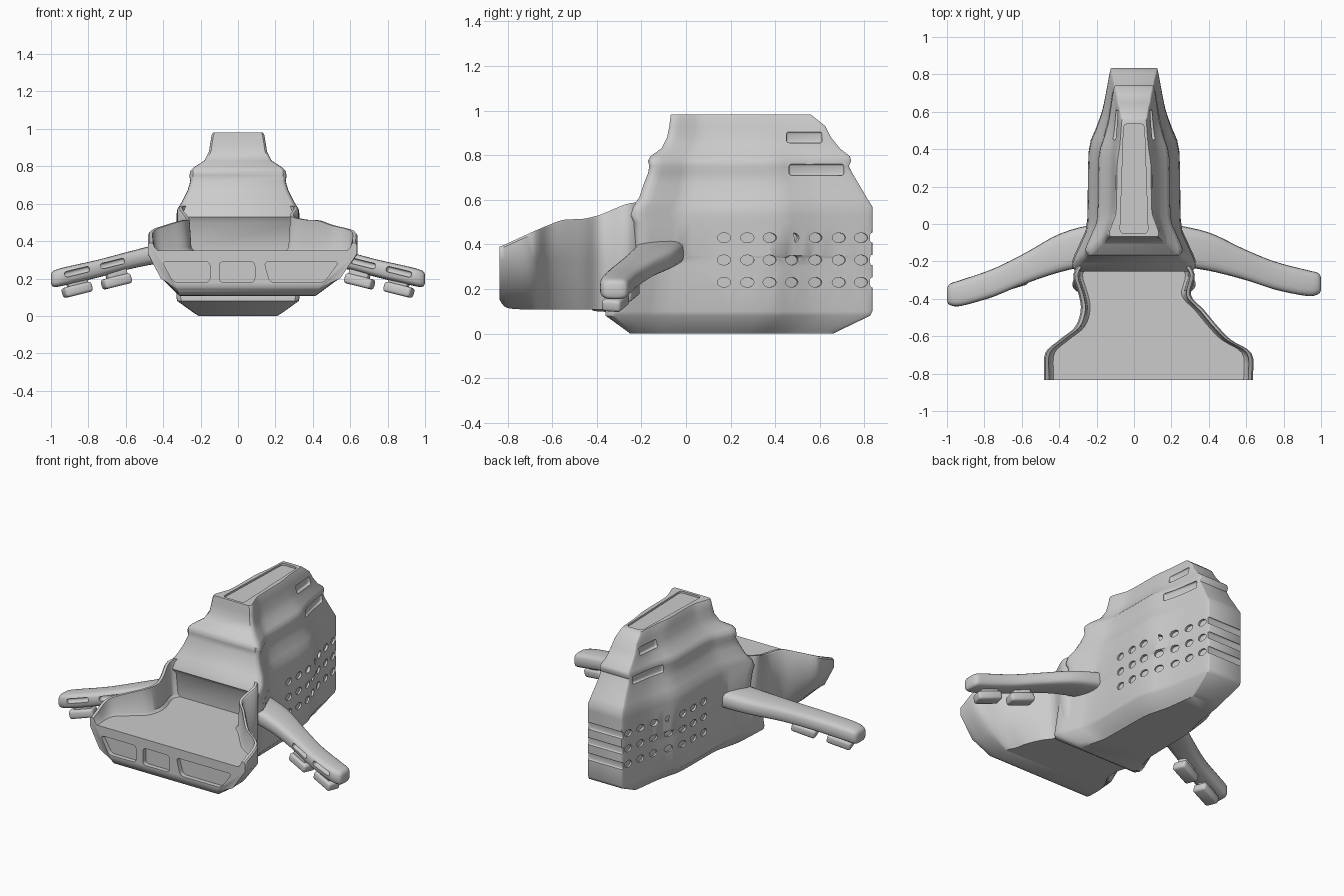
import bpy, bmesh, math
from mathutils import Matrix, Vector

if "Cube" in bpy.data.objects:
    bpy.data.objects.remove(bpy.data.objects["Cube"])


def spline(rows, n):
    """Catmull-Rom through rows of numbers, n steps per span."""
    out = []
    for i in range(len(rows) - 1):
        a, b, c, d = (rows[max(0, min(len(rows) - 1, i + k))] for k in (-1, 0, 1, 2))
        for s in range(n):
            t = s / n
            out.append([.5 * (2*q + (r-p)*t + (2*p-5*q+4*r-u)*t*t + (3*q-p-3*r+u)*t**3)
                        for p, q, r, u in zip(a, b, c, d)])
    return out + [list(rows[-1])]


def make(name, bm):
    bmesh.ops.recalc_face_normals(bm, faces=bm.faces)
    me = bpy.data.meshes.new(name)
    bm.to_mesh(me)
    bm.free()
    ob = bpy.data.objects.new(name, me)
    bpy.context.collection.objects.link(ob)
    return ob


def loft(name, rings):
    bm = bmesh.new()
    vs = [[bm.verts.new(p) for p in r] for r in rings]
    n = len(vs[0])
    for a, b in zip(vs, vs[1:]):
        for i in range(n):
            j = (i + 1) % n
            bm.faces.new((a[i], a[j], b[j], b[i]))
    bm.faces.new(vs[0])
    bm.faces.new(vs[-1])
    return make(name, bm)


def activate(ob):
    bpy.ops.object.select_all(action='DESELECT')
    ob.select_set(True)
    bpy.context.view_layer.objects.active = ob


def cut(ob, bm):
    c = make("cutter", bm)
    c.hide_render = True
    m = ob.modifiers.new("cut", 'BOOLEAN')
    m.operation, m.solver, m.object = 'DIFFERENCE', 'EXACT', c
    activate(ob)
    bpy.ops.object.modifier_apply(modifier=m.name)
    bpy.data.objects.remove(c)


def smooth(ob, deg=40):
    activate(ob)
    bpy.ops.object.shade_smooth_by_angle(angle=math.radians(deg))


def box(bm, loc, size, rot=Matrix(), bevel=0.0, seg=3):
    """Rounded box added to bm."""
    t = bmesh.new()
    bmesh.ops.create_cube(t, size=1, matrix=Matrix.Diagonal((*size, 1)))
    if bevel:
        bmesh.ops.bevel(t, geom=t.edges[:], offset=bevel, segments=seg, affect='EDGES', profile=.5)
    t.transform(Matrix.Translation(loc) @ rot)
    me = bpy.data.meshes.new("tmp")
    t.to_mesh(me)
    t.free()
    bm.from_mesh(me)
    bpy.data.meshes.remove(me)


def prism(bm, pts, vec, r):
    """Polygon with rounded corners, extruded along vec."""
    ring = []
    for i, p in enumerate(pts):
        p, a, b = Vector(p), Vector(pts[i - 1]), Vector(pts[(i + 1) % len(pts)])
        s, e = p + (a - p).normalized() * r, p + (b - p).normalized() * r
        for k in range(5):
            t = k / 4
            ring.append(s * (1-t)**2 + p * 2*t*(1-t) + e * t*t)
    lo = [bm.verts.new(p) for p in ring]
    hi = [bm.verts.new(p + Vector(vec)) for p in ring]
    bm.faces.new(lo)
    bm.faces.new(hi)
    for i in range(len(lo)):
        j = (i + 1) % len(lo)
        bm.faces.new((lo[i], lo[j], hi[j], hi[i]))


# Hull: plan outline template (t, front, mid, back width weights), stacked by height
PLAN = spline([(0, .93, 0, 0), (.035, 1, 0, 0), (.14, .4, .6, 0), (.24, 0, 1, 0), (.58, 0, .97, 0),
               (.70, 0, .6, .4), (.8, 0, .3, .7), (.975, 0, 0, 1), (1, 0, 0, .92)], 3)


def plan(L):
    z, yf, yb, wf, wm, wb = L
    return [(a*wf + b*wm + c*wb, yf + (yb-yf)*t, z) for t, a, b, c in PLAN]


def width(L, y):
    p = plan(L)
    for a, b in zip(p, p[1:]):
        if b[1] >= y:
            k = (b[0]-a[0]) / (b[1]-a[1])
            return a[0] + k*(y-a[1]), k
    return p[-1][0], 0


LOW = (.30, -.33, .835, .32, .25, .13)
RIB = (.75, -.165, .73, .26, .195, .11)
CAP = (.88, -.085, .65, .155, .12, .09)
layers = [(0, -.25, .66, .21, .17, .10), (.015, -.27, .69, .235, .185, .105),
          (.08, -.36, .825, .325, .245, .13), (.10, -.36, .835, .33, .25, .13), LOW,
          (.34, -.32, .835, .32, .25, .13), (.35, -.23, .835, .31, .25, .13),
          (.50, -.235, .835, .33, .25, .13), (.53, -.255, .835, .33, .25, .13),
          (.57, -.24, .835, .325, .245, .13), (.61, -.21, .81, .30, .225, .125),
          (.67, -.19, .775, .27, .20, .115), (.72, -.17, .745, .255, .19, .11), RIB,
          (.775, -.17, .74, .255, .19, .11), (.795, -.16, .735, .235, .175, .105),
          (.83, -.11, .69, .18, .14, .095), CAP, (.93, -.075, .625, .147, .107, .08),
          (.97, -.07, .575, .14, .10, .072), (.982, -.068, .56, .132, .094, .066)]
rings = []
for L in layers:
    p = plan(L)
    rings.append(p + [(-x, y, z) for x, y, z in reversed(p)])
hull = loft("hull", rings)

# Side vents and long side slots
bm = bmesh.new()
for s in (-1, 1):
    for y in (.17, .275, .375, .475, .58, .685, .785):
        w, k = width(LOW, y)
        rot = Matrix.Rotation(-s * math.atan(k), 4, 'Z')
        for z in (.23, .33, .43):
            M = (Matrix.Translation((s*w, y, z)) @ rot @ Matrix.Diagonal((1, .03, .022, 1))
                 @ Matrix.Rotation(math.pi/2, 4, 'Y'))
            bmesh.ops.create_cone(bm, cap_ends=True, segments=14, radius1=1, radius2=1, depth=.024, matrix=M)
    for L, y0, y1, z in ((RIB, .46, .71, .735), (CAP, .45, .61, .88)):
        w0, w1 = width(L, y0)[0], width(L, y1)[0]
        rot = Matrix.Rotation(-s * math.atan((w1-w0)/(y1-y0)), 4, 'Z')
        box(bm, (s*(w0+w1)/2, (y0+y1)/2, z), (.028, y1-y0, .05), rot, .01)
cut(hull, bm)

# Rear grooves and top hatch recess
bm = bmesh.new()
for z in (.23, .33, .43):
    box(bm, (0, .84, z), (.5, .028, .045), Matrix(), .008)
prism(bm, [(-.075, -.05, .97), (.075, -.05, .97), (.055, .535, .97), (-.055, .535, .97)], (0, 0, .05), .025)
cut(hull, bm)
smooth(hull)

# Open front tray, lofted along y: y, left, right, bottom width ratio, bottom z, rim z
rings = []
for y, l, r, k, zb, zt in spline([
        (-.835, -.48, .635, .68, .15, .39), (-.80, -.48, .637, .66, .115, .405),
        (-.69, -.475, .628, .66, .108, .455), (-.62, -.40, .52, .74, .108, .485),
        (-.55, -.315, .45, .82, .108, .51), (-.46, -.285, .375, .88, .108, .515),
        (-.38, -.295, .305, .92, .108, .535), (-.27, -.325, .325, .92, .108, .58),
        (-.2, -.28, .28, .92, .108, .59)], 4):
    q, m, f = (1 + k)/2 + .02, .33, .35
    rings.append([(l*k, y, zb), (l*q, y, .2), (l, y, m), (l, y, zt-.01), (l+.008, y, zt), (l+.025, y, zt),
                  (l+.035, y, f+.015), (l+.05, y, f), (r-.05, y, f), (r-.035, y, f+.015),
                  (r-.025, y, zt), (r-.008, y, zt), (r, y, zt-.01), (r, y, m), (r*q, y, .2), (r*k, y, zb)])
tray = loft("front_tray", rings)

# Three recessed panels in the tray front
bm = bmesh.new()
for a, b, c, d in ((-.405, -.15, -.15, -.345), (-.10, .09, .09, -.10), (.14, .54, .46, .17)):
    prism(bm, [(a, -.9, .29), (b, -.9, .29), (c, -.9, .18), (d, -.9, .18)], (0, .095, 0), .025)
cut(tray, bm)
smooth(tray)

# Arms: x, back y, front y, top z, bottom z
ARM = spline([(.2, .0, -.22, .43, .31), (.40, -.045, -.25, .39, .285), (.58, -.13, -.295, .345, .25),
              (.75, -.20, -.35, .30, .205), (.92, -.245, -.385, .262, .165),
              (.985, -.262, -.375, .242, .155), (1, -.29, -.35, .22, .18)], 4)


def arm_at(x):
    return min(ARM, key=lambda a: abs(a[0] - x))


for s, side, sweep in ((1, "right", 0), (-1, "left", -.085)):
    rings = []
    for x, yb, yf, zt, zb in ARM:
        d = sweep * max(0, x - .3)
        cy, cz, hy, hz = (yb+yf)/2 + d, (zt+zb)/2, (yb-yf)/2, (zt-zb)/2
        ring = []
        for i in range(20):
            a = math.tau * i / 20
            c, n = math.cos(a), math.sin(a)
            ring.append((s*x, cy + hy*math.copysign(abs(c)**.6, c), cz + hz*math.copysign(abs(n)**.6, n)))
        rings.append(ring)
    arm = loft(side + "_arm", rings)
    slots, pods = bmesh.new(), bmesh.new()
    rot = Matrix.Rotation(s * .24, 4, 'Y') @ Matrix.Rotation(-s * .28, 4, 'Z')
    for x in (.67, .86):
        _, yb, yf, zt, zb = arm_at(x)
        d = sweep * (x - .3)
        box(slots, (s*x, yf + d, (zt+zb)/2 + .005), (.14, .05, .03), rot, .012)
        # Hanging pods on short stems
        px = x - .02 if x < .7 else x
        box(pods, (s*px, yf + d + .055, zb - .043), (.155, .09, .055), rot, .016)
        box(pods, (s*px, yf + d + .06, zb - .005), (.11, .06, .06), rot, .01)
    cut(arm, slots)
    smooth(arm)
    smooth(make(side + "_arm_pods", pods))
